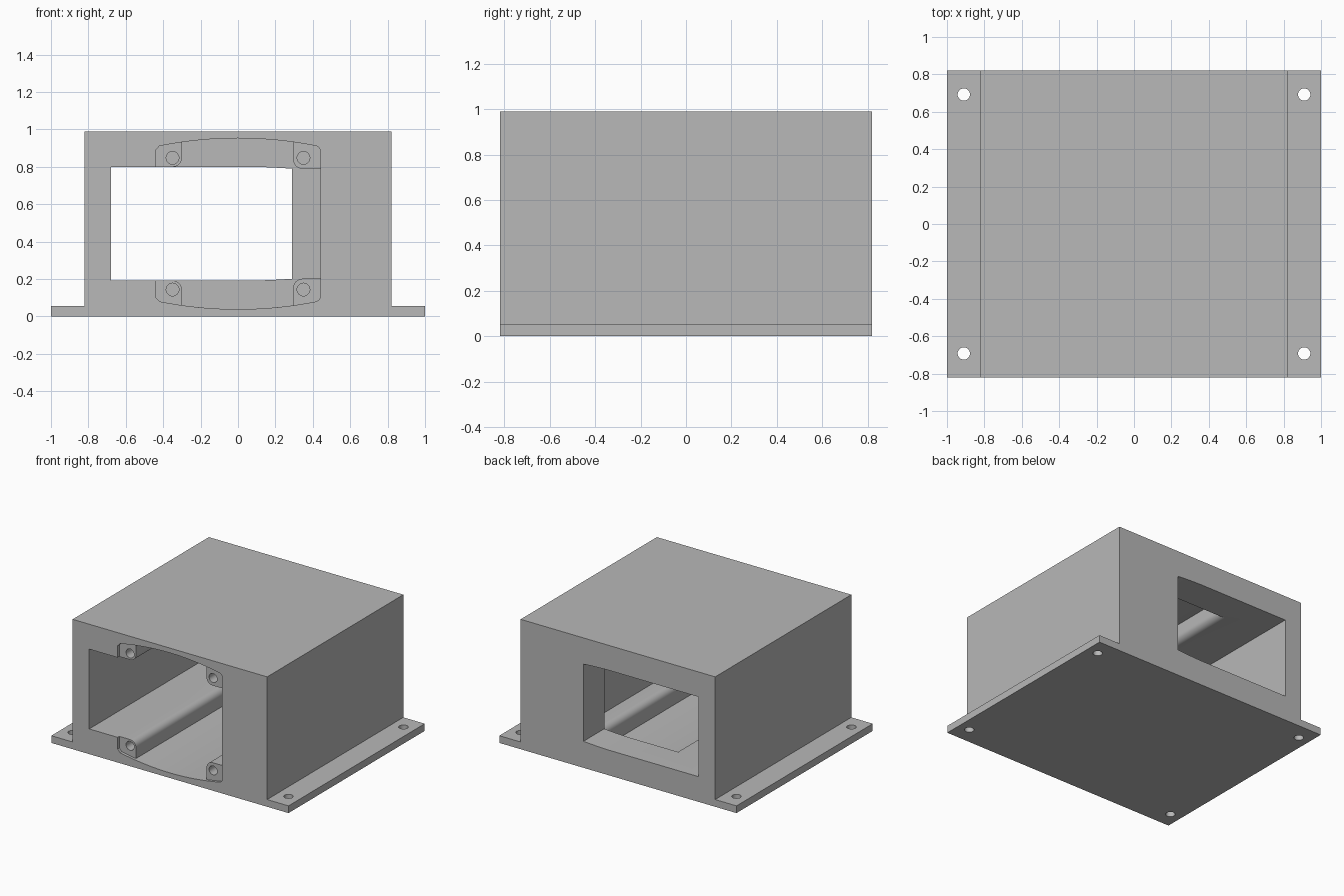
import bpy, bmesh, math

cube = bpy.data.objects.get("Cube")
if cube:
    bpy.data.objects.remove(cube, do_unlink=True)

MID = 0.496   # mid height of the openings

grey = bpy.data.materials.new("plain_grey")
grey.use_nodes = True
colour = (0.48, 0.48, 0.48, 1)
grey.diffuse_color = colour
grey.node_tree.nodes["Principled BSDF"].inputs["Base Color"].default_value = colour


def prism(name, outline, start, end, axis="y"):
    """Extrude a closed 2D outline along y (outline in x, z) or z (outline in x, y)."""
    bm = bmesh.new()
    place = (lambda a, b: (a, start, b)) if axis == "y" else (lambda a, b: (a, b, start))
    face = bm.faces.new([bm.verts.new(place(a, b)) for a, b in outline])
    grown = bmesh.ops.extrude_face_region(bm, geom=[face])
    verts = [g for g in grown["geom"] if isinstance(g, bmesh.types.BMVert)]
    d = end - start
    bmesh.ops.translate(bm, verts=verts, vec=(0, d, 0) if axis == "y" else (0, 0, d))
    bmesh.ops.recalc_face_normals(bm, faces=bm.faces)
    mesh = bpy.data.meshes.new(name)
    bm.to_mesh(mesh)
    bm.free()
    mesh.materials.append(grey)
    obj = bpy.data.objects.new(name, mesh)
    bpy.context.collection.objects.link(obj)
    return obj


def arc(cx, cz, r, a0, a1, n=8):
    steps = [math.radians(a0 + (a1 - a0) * i / n) for i in range(n + 1)]
    return [(cx + r * math.cos(a), cz + r * math.sin(a)) for a in steps]


def circle(cx, cy, r):
    return arc(cx, cy, r, 0, 360, 32)[:-1]


def bow(x0, x1, top, bend, n=16):
    xs = [x0 + (x1 - x0) * i / n for i in range(n + 1)]
    return [(x, top - bend * x * x) for x in xs]


def both_halves(upper):
    return upper + [(x, 2 * MID - z) for x, z in reversed(upper)]


def cut(target, cutter):
    mod = target.modifiers.new("cut", "BOOLEAN")
    mod.operation, mod.solver, mod.object = "DIFFERENCE", "EXACT", cutter
    bpy.context.view_layer.objects.active = target
    bpy.ops.object.modifier_apply(modifier=mod.name)
    bpy.data.objects.remove(cutter, do_unlink=True)


# Housing with side flanges
half = [(1, 0), (1, 0.055), (0.82, 0.055), (0.82, 0.99)]
housing = prism("housing", half + [(-x, z) for x, z in reversed(half)], -0.82, 0.82)

# Opening that runs right through, slightly bowed on one side
opening = [(-0.68, 0.8)] + bow(0.08, 0.29, 0.801, 0.13, 6)
cut(housing, prism("through_opening", both_halves(opening), -0.9, 0.9))

# Deep channel that leaves four rounded corner rails
channel = (arc(-0.35, 0.85, 0.05, -90, 0) + bow(-0.3, 0.295, 0.953, 0.235)
           + arc(0.345, 0.84, 0.05, 180, 270) + [(0.44, 0.79)])
cut(housing, prism("channel", both_halves(channel), -0.9, 0.57))

# Shallow recess around the channel mouth
recess = [(-0.44, 0.89)] + bow(-0.42, 0.42, 0.953, 0.235) + [(0.434, 0.903), (0.44, 0.89)]
cut(housing, prism("mouth_recess", both_halves(recess), -0.9, -0.8))

# Screw holes in the rails and in the flanges
for side in (-1, 1):
    for end in (-1, 1):
        cut(housing, prism("rail_hole", circle(side * 0.35, MID + end * 0.352, 0.034), -0.9, -0.5))
        cut(housing, prism("flange_hole", circle(side * 0.91, end * 0.692, 0.033), -0.1, 0.2, "z"))

bpy.ops.object.select_all(action="DESELECT")
housing.select_set(True)
bpy.context.view_layer.objects.active = housing
bpy.ops.object.shade_smooth_by_angle(angle=math.radians(30))
